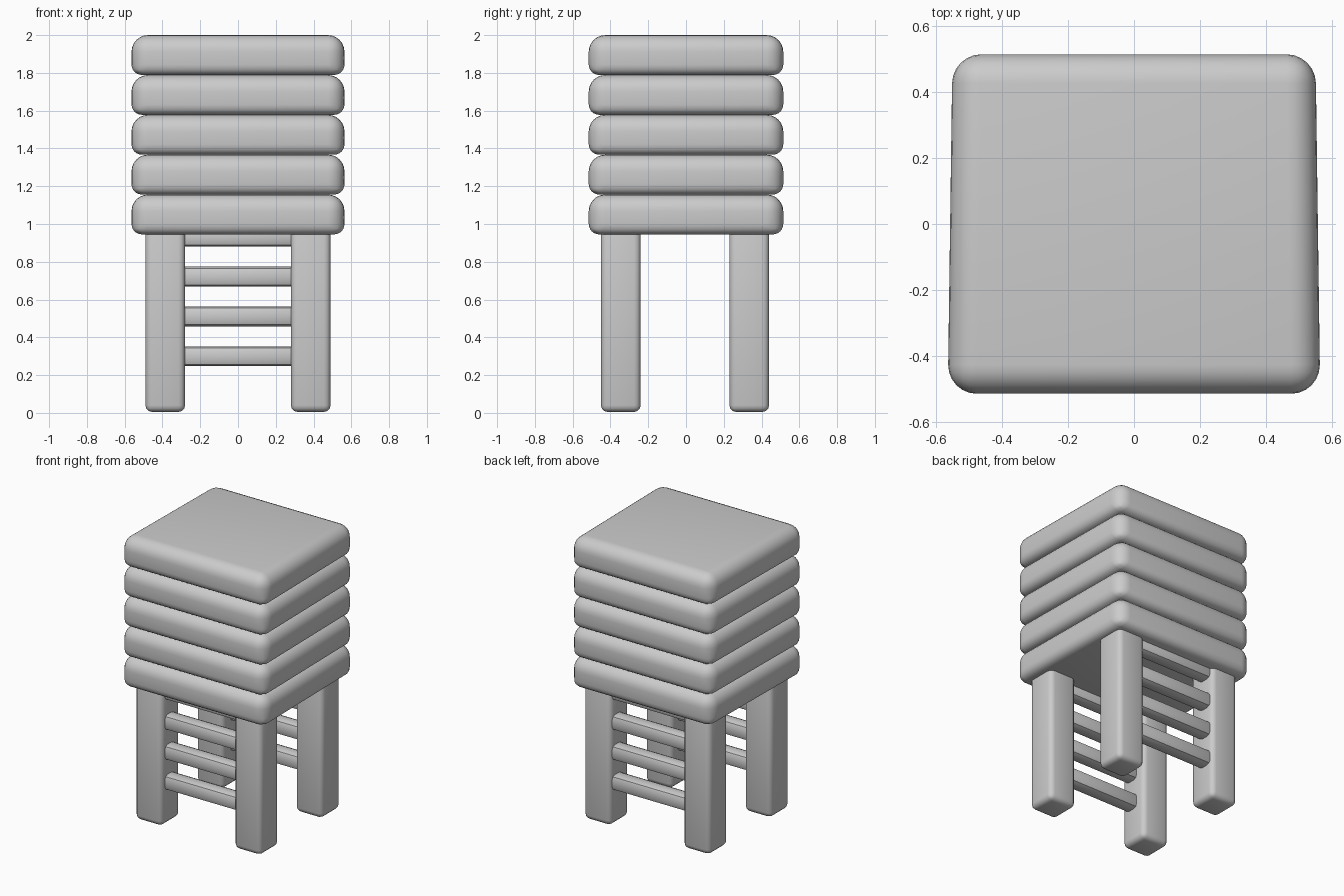
import bpy
import bmesh

cube = bpy.data.objects.get("Cube")
if cube:
    bpy.data.objects.remove(cube, do_unlink=True)

grey = bpy.data.materials.new("plain_grey")
grey.use_nodes = True
colour = (0.6, 0.6, 0.6, 1)
grey.diffuse_color = colour
grey.node_tree.nodes["Principled BSDF"].inputs["Base Color"].default_value = colour


def rounded_block(name, centre, size, radius, segments, base_radius=None, back_scale=1.0):
    """Box with rounded edges; the base may be tighter and the back narrower."""
    bm = bmesh.new()
    bmesh.ops.create_cube(bm, size=1)
    for v in bm.verts:
        if v.co.y > 0:
            v.co.x *= back_scale
        v.co = [c * s for c, s in zip(v.co, size)]
    weight = bm.edges.layers.float.new("bevel_weight_edge")
    for e in bm.edges:
        is_base = all(v.co.z < 0 for v in e.verts)
        e[weight] = base_radius / radius if is_base and base_radius else 1.0
    mesh = bpy.data.meshes.new(name)
    bm.to_mesh(mesh)
    bm.free()
    mesh.materials.append(grey)
    obj = bpy.data.objects.new(name, mesh)
    obj.location = centre
    bpy.context.collection.objects.link(obj)

    bevel = obj.modifiers.new("rounding", 'BEVEL')
    bevel.limit_method = 'WEIGHT'
    bevel.width = radius
    bevel.segments = segments
    bpy.ops.object.select_all(action='DESELECT')
    obj.select_set(True)
    bpy.context.view_layer.objects.active = obj
    bpy.ops.object.modifier_apply(modifier="rounding")
    bpy.ops.object.shade_smooth_by_angle()
    return obj


# Stack of thick rounded slabs, slightly wider at the front
pitch = 0.211
for i in range(5):
    rounded_block(f"slab_{i + 1}", (0, 0, 0.945 + pitch * (i + 0.5)),
                  (1.13, 1.03, pitch), 0.088, 6, 0.055, 0.975)

# Four legs, reaching just inside the lowest slab
for x_side, x in (("right", -0.385), ("left", 0.385)):
    for y_side, y in (("front", -0.345), ("back", 0.335)):
        rounded_block(f"{y_side}_{x_side}_leg", (x, y, 0.505),
                      (0.21, 0.21, 1.0), 0.035, 3)

# Ladder rungs joining the legs across the front and back
for y_side, y in (("front", -0.36), ("back", 0.365)):
    for i in range(4):
        rounded_block(f"{y_side}_rung_{i + 1}", (0, y, 0.3 + 0.211 * i),
                      (0.64, 0.105, 0.105), 0.03, 2)
